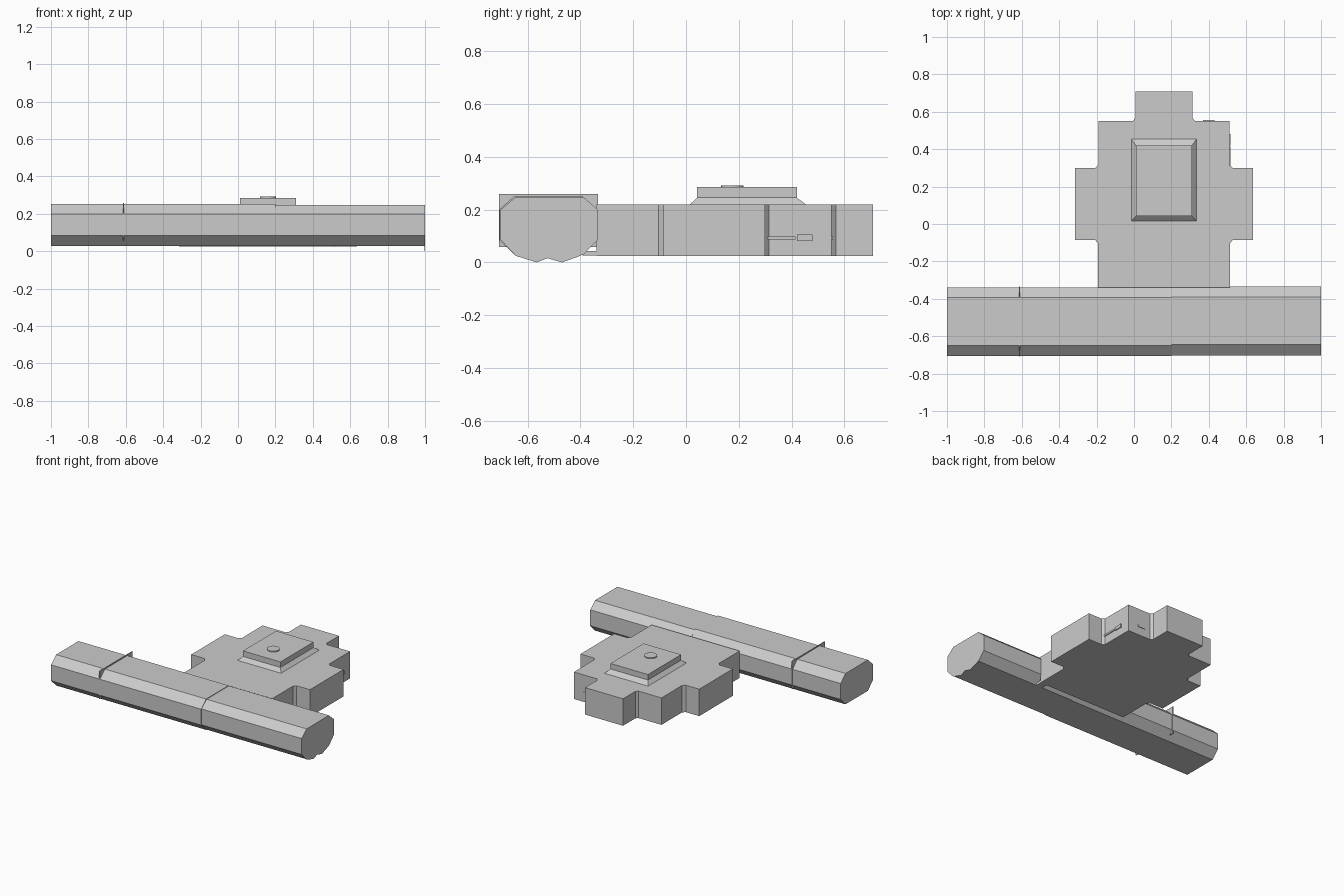
import bpy, bmesh

cube = bpy.data.objects.get("Cube")
if cube:
    bpy.data.objects.remove(cube, do_unlink=True)

grey = bpy.data.materials.new("light grey")
grey.use_nodes = True
colour = (0.6, 0.6, 0.6, 1)
grey.diffuse_color = colour
grey.node_tree.nodes["Principled BSDF"].inputs["Base Color"].default_value = colour


def finish(name, bm):
    bmesh.ops.recalc_face_normals(bm, faces=bm.faces)
    mesh = bpy.data.meshes.new(name)
    bm.to_mesh(mesh)
    bm.free()
    mesh.materials.append(grey)
    obj = bpy.data.objects.new(name, mesh)
    bpy.context.collection.objects.link(obj)
    return obj


def prism(name, outline, start, end, axis):
    """Extrude a flat outline along x (outline is y, z) or z (outline is x, y)."""
    bm = bmesh.new()
    place = (lambda p, t: (t, p[0], p[1])) if axis == "x" else (lambda p, t: (p[0], p[1], t))
    face = bm.faces.new([bm.verts.new(place(p, start)) for p in outline])
    moved = bmesh.ops.extrude_face_region(bm, geom=[face])["geom"]
    step = end - start
    bmesh.ops.translate(bm, vec=(step, 0, 0) if axis == "x" else (0, 0, step),
                        verts=[g for g in moved if isinstance(g, bmesh.types.BMVert)])
    return finish(name, bm)


def box(name, x, y, z):
    outline = [(x[0], y[0]), (x[1], y[0]), (x[1], y[1]), (x[0], y[1])]
    return prism(name, outline, z[0], z[1], "z")


# Long eight-sided bar in two lengths with a slight step at the joint
def bar_profile(shift, top):
    return [(-0.705 + shift, 0.085), (-0.705 + shift, 0.2), (-0.648 + shift, top),
            (-0.392 + shift, top), (-0.337 + shift, 0.2), (-0.337 + shift, 0.085),
            (-0.392 + shift, 0.029), (-0.648 + shift, 0.029)]


prism("bar_right", bar_profile(-0.002, 0.252), -1, 0.2, "x")
prism("bar_left", bar_profile(0.003, 0.248), 0.2, 1, "x")

# Thin end plate with a notched lower edge
prism("bar_end_plate",
      [(-0.702, 0.085), (-0.702, 0.2), (-0.645, 0.248), (-0.389, 0.248), (-0.335, 0.2),
       (-0.335, 0.085), (-0.4, 0.025), (-0.47, 0), (-0.525, 0.016), (-0.565, 0),
       (-0.645, 0.025)], 0.997, 1, "x")

# Thin band around the bar
box("bar_band", (-0.615, -0.609), (-0.708, -0.333), (0.058, 0.259))

# Stepped body, mirrored about its own centre line, with cut inner corners
centre = 0.16
half = [(0.352, -0.339), (0.352, -0.105), (0.368, -0.085), (0.475, -0.085), (0.475, 0.299),
        (0.368, 0.299), (0.35, 0.315), (0.35, 0.552), (0.166, 0.552), (0.152, 0.568),
        (0.152, 0.708)]
outline = [(centre + x, y) for x, y in half] + [(centre - x, y) for x, y in reversed(half)]
prism("body", outline, 0.025, 0.22, "z")

# Sloped base under the raised block
bm = bmesh.new()
loops = []
for w, y0, y1, z in ((0.175, 0.014, 0.455, 0.219), (0.15, 0.042, 0.42, 0.245)):
    loops.append([bm.verts.new(p) for p in ((centre - w, y0, z), (centre + w, y0, z),
                                           (centre + w, y1, z), (centre - w, y1, z))])
low, high = loops
bm.faces.new(low)
bm.faces.new(high)
for i in range(4):
    j = (i + 1) % 4
    bm.faces.new((low[i], low[j], high[j], high[i]))
finish("block_base", bm)

# Raised block and round cap
box("raised_block", (centre - 0.15, centre + 0.15), (0.042, 0.42), (0.245, 0.285))
bm = bmesh.new()
bmesh.ops.create_cone(bm, cap_ends=True, segments=20, radius1=0.042, radius2=0.042, depth=0.01)
bmesh.ops.translate(bm, verts=bm.verts, vec=(centre, 0.175, 0.287))
finish("round_cap", bm)

# Small ledges on the left rear corner
for i, (y0, y1, z0, z1) in enumerate(((0.31, 0.415, 0.086, 0.098), (0.42, 0.48, 0.082, 0.106))):
    box(f"side_ledge_{i + 1}", (0.505, 0.516), (y0, y1), (z0, z1))
box("rear_ledge", (0.37, 0.43), (0.545, 0.556), (0.085, 0.1))

# Small joining tab between the bar and the body
box("joining_tab", (0.46, 0.51), (-0.392, -0.335), (0.026, 0.044))
